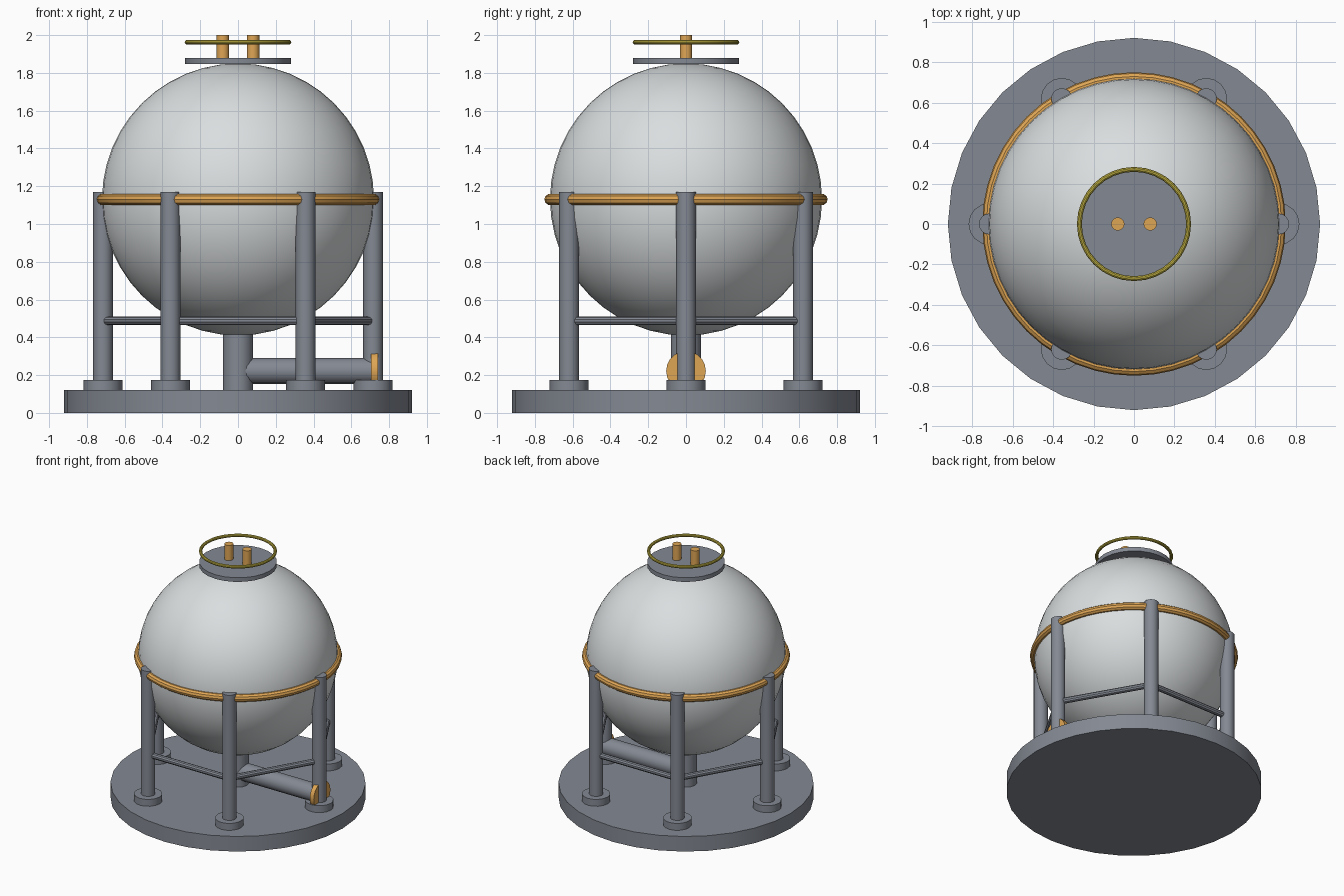
import bpy
from math import cos, sin, pi, radians
from mathutils import Vector

cube = bpy.data.objects.get("Cube")
if cube:
    bpy.data.objects.remove(cube, do_unlink=True)


def material(name, rgb):
    m = bpy.data.materials.new(name)
    m.use_nodes = True
    m.diffuse_color = (*rgb, 1)
    m.node_tree.nodes["Principled BSDF"].inputs["Base Color"].default_value = (*rgb, 1)
    return m


steel = material("grey_steel", (0.23, 0.25, 0.29))
shell = material("pale_shell", (0.70, 0.73, 0.74))
orange = material("orange_paint", (0.74, 0.38, 0.09))
yellow = material("yellow_paint", (0.58, 0.48, 0.06))


def finish(name, mat):
    ob = bpy.context.object
    ob.name = name
    ob.data.materials.append(mat)
    bpy.ops.object.shade_smooth_by_angle(angle=radians(35))
    return ob


def rod(name, a, b, radius, mat, sides=16):
    """Capped cylinder running from point a to point b."""
    a, b = Vector(a), Vector(b)
    axis = b - a
    bpy.ops.mesh.primitive_cylinder_add(
        vertices=sides, radius=radius, depth=axis.length, location=(a + b) / 2,
        rotation=axis.to_track_quat('Z', 'Y').to_euler())
    return finish(name, mat)


def ring(name, z, major, minor, mat, segments):
    bpy.ops.mesh.primitive_torus_add(
        major_radius=major, minor_radius=minor, major_segments=segments,
        minor_segments=10, location=(0, 0, z))
    return finish(name, mat)


# Base slab
rod("base_slab", (0, 0, 0), (0, 0, 0.12), 0.92, steel, 32)

# Spherical tank and its equator band
bpy.ops.mesh.primitive_uv_sphere_add(segments=48, ring_count=24, radius=0.72,
                                     location=(0, 0, 1.13))
finish("tank_sphere", shell)
ring("equator_band", 1.13, 0.72, 0.03, orange, 48)

# Six legs with footings, tied by horizontal braces
LEGS = 6
spots = [(0.715 * cos(2 * pi * i / LEGS), 0.715 * sin(2 * pi * i / LEGS))
         for i in range(LEGS)]
for i, (x, y) in enumerate(spots):
    nx, ny = spots[(i + 1) % LEGS]
    rod(f"leg_{i + 1}", (x, y, 0.12), (x, y, 1.17), 0.052, steel)
    rod(f"footing_{i + 1}", (x, y, 0.11), (x, y, 0.175), 0.103, steel)
    rod(f"brace_{i + 1}", (x, y, 0.487), (nx, ny, 0.487), 0.022, steel, 10)

# Drain pipe, outlet pipe and flange
rod("drain_pipe", (0, 0, 0.12), (0, 0, 0.48), 0.08, steel)
rod("outlet_pipe", (0, 0, 0.222), (0.71, 0, 0.222), 0.068, steel)
rod("outlet_flange", (0.705, 0, 0.222), (0.74, 0, 0.222), 0.105, orange, 20)

# Top platform, vents and handrail
rod("top_platform", (0, 0, 1.847), (0, 0, 1.88), 0.28, steel, 24)
for side, x in (("left", 0.08), ("right", -0.08)):
    rod(f"vent_{side}", (x, 0, 1.87), (x, 0, 2.0), 0.033, orange, 12)
ring("handrail", 1.962, 0.27, 0.012, yellow, 32)
